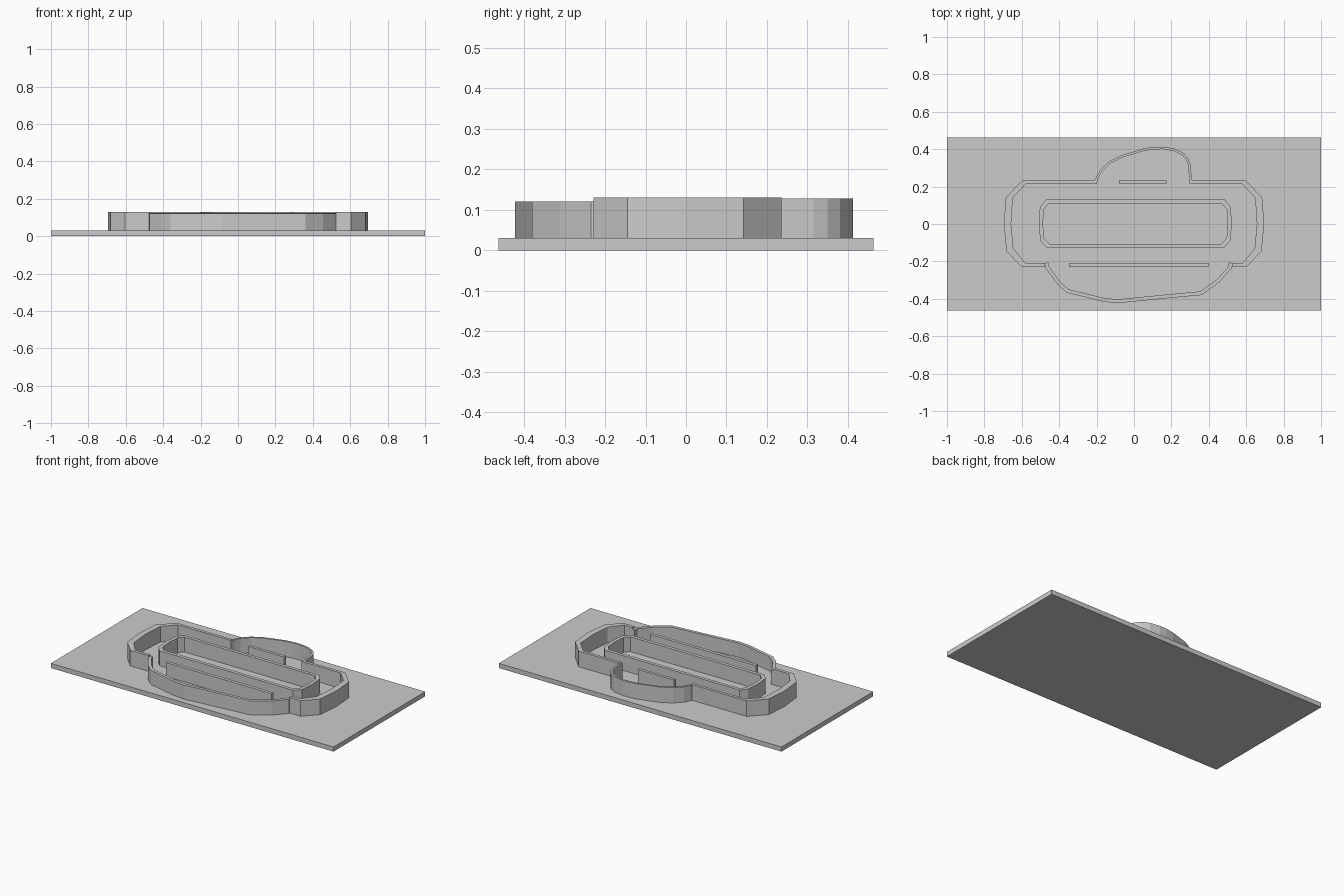
import bpy, bmesh
from mathutils import Vector

if "Cube" in bpy.data.objects:
    bpy.data.objects.remove(bpy.data.objects["Cube"])

BASE_TOP = 0.03


def strip(name, outer, inner, top, closed=False, bottom=BASE_TOP):
    """Upright wall between two matching plan outlines."""
    bm = bmesh.new()
    rows = [[bm.verts.new((p[0], p[1], z)) for p in (a, b) for z in (bottom, top)]
            for a, b in zip(outer, inner)]
    n = len(rows)
    for i in range(n if closed else n - 1):
        a, b = rows[i], rows[(i + 1) % n]
        for j, k in ((0, 1), (1, 3), (3, 2), (2, 0)):
            bm.faces.new((a[j], a[k], b[k], b[j]))
    if not closed:
        for r in (rows[0], rows[-1]):
            bm.faces.new((r[0], r[1], r[3], r[2]))
    bmesh.ops.recalc_face_normals(bm, faces=bm.faces)
    me = bpy.data.meshes.new(name)
    bm.to_mesh(me)
    bm.free()
    ob = bpy.data.objects.new(name, me)
    bpy.context.collection.objects.link(ob)
    return ob


def offset(path, d):
    """Mitred offset of an open path, positive to its left."""
    pts = [Vector(p) for p in path]
    dirs = [(b - a).normalized() for a, b in zip(pts, pts[1:])]
    out = []
    for i, p in enumerate(pts):
        u, v = dirs[max(i - 1, 0)], dirs[min(i, len(dirs) - 1)]
        n1, n2 = Vector((-u.y, u.x)), Vector((-v.y, v.x))
        m = (n1 + n2).normalized()
        out.append(p + m * d / max(m.dot(n1), 0.4))
    return out


def block(name, x0, x1, y0, y1, z0, z1):
    return strip(name, [(x0, y0), (x1, y0)], [(x0, y1), (x1, y1)], z1, bottom=z0)


# Base plate
block("base_plate", -1, 1, -0.463, 0.463, 0, BASE_TOP)

# Outer side walls: facetted C shapes, thicker at the ends
OUT = [(0.595, 0.236), (0.685, 0.142), (0.696, 0), (0.682, -0.145), (0.603, -0.228)]
INN = [(0.575, 0.217), (0.648, 0.14), (0.657, 0), (0.645, -0.13), (0.582, -0.208)]
for side, s, back_x, front_x in (("left", -1, 0.205, 0.475), ("right", 1, 0.305, 0.525)):
    o = [(back_x, 0.236)] + OUT + [(front_x, -0.228)]
    i = [(back_x, 0.217)] + INN + [(front_x, -0.208)]
    strip(side + "_outer_wall", [(s * x, y) for x, y in o],
          [(s * x, y) for x, y in i], 0.13)

# Inner closed ring
RO = [(0.478, 0.13), (0.51, 0.09), (0.516, 0), (0.508, -0.09), (0.473, -0.128)]
RI = [(0.463, 0.109), (0.489, 0.078), (0.494, 0), (0.488, -0.075), (0.46, -0.106)]


def ring(half, shift=0.007):
    return ([(x + shift, y) for x, y in half]
            + [(-x + shift, y) for x, y in reversed(half)])


strip("inner_ring", ring(RO), ring(RI), 0.125, closed=True)

# Back bulge wall
back = [(-0.213, 0.217), (-0.205, 0.245), (-0.185, 0.283), (-0.14, 0.33), (-0.07, 0.367),
        (0.05, 0.403), (0.105, 0.412), (0.155, 0.413), (0.22, 0.402), (0.265, 0.38),
        (0.29, 0.35), (0.303, 0.315), (0.31, 0.217)]
strip("back_bulge_wall", back, offset(back, -0.013), 0.128)

# Front bow wall
front = [(-0.476, -0.208), (-0.473, -0.235), (-0.41, -0.323), (-0.36, -0.367),
         (-0.16, -0.416), (-0.085, -0.423), (0.165, -0.398), (0.36, -0.38),
         (0.455, -0.313), (0.524, -0.235), (0.527, -0.208)]
strip("front_bow_wall", front, offset(front, 0.02), 0.12)

# Straight ribs
block("front_rib", -0.348, 0.398, -0.229, -0.208, BASE_TOP, 0.12)
block("back_rib", -0.08, 0.174, 0.217, 0.236, BASE_TOP, 0.125)
